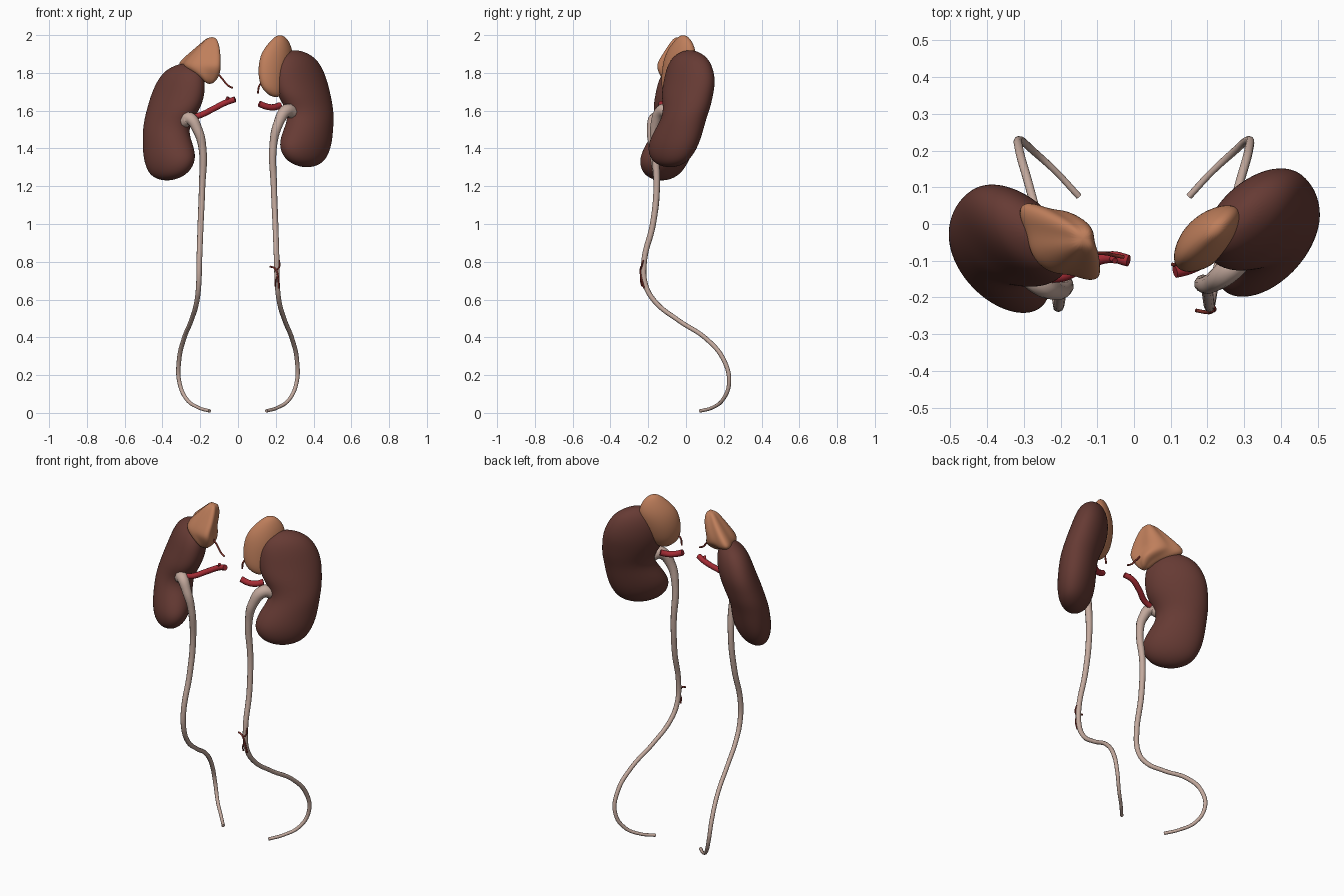
import bpy, bmesh, math

cube = bpy.data.objects.get("Cube")
if cube:
    bpy.data.objects.remove(cube, do_unlink=True)


def material(name, rgb):
    m = bpy.data.materials.new(name)
    m.use_nodes = True
    col = (*rgb, 1.0)
    m.diffuse_color = col
    bsdf = next(n for n in m.node_tree.nodes if n.type == 'BSDF_PRINCIPLED')
    bsdf.inputs["Base Color"].default_value = col
    bsdf.inputs["Roughness"].default_value = 0.6
    return m


BROWN = material("kidney brown", (0.133, 0.043, 0.034))
TAN = material("adrenal tan", (0.52, 0.21, 0.105))
BEIGE = material("ureter beige", (0.55, 0.40, 0.34))
RED = material("artery red", (0.38, 0.025, 0.035))
DARK_RED = material("small vessel dark red", (0.22, 0.03, 0.022))


def add_object(name, mesh, mat):
    mesh.materials.clear()
    mesh.materials.append(mat)
    for p in mesh.polygons:
        p.use_smooth = True
    ob = bpy.data.objects.new(name, mesh)
    bpy.context.collection.objects.link(ob)
    return ob


def loft(name, slices, side, mat, ridges=0.0, sides=20):
    """Stack oval slices (z, x, y, half width, half thickness)."""
    bm = bmesh.new()
    rings = []
    for z, x, y, a, b in slices:
        ring = []
        for i in range(sides):
            t = 2 * math.pi * i / sides
            k = 1.02 + ridges * math.cos(4 * t)
            u, v = a * k * math.cos(t), b * k * math.sin(t)
            ring.append(bm.verts.new((side * (x + 0.73 * u - 0.68 * v),
                                      y + 0.68 * u + 0.73 * v, z)))
        rings.append(ring)
    for lo, hi in zip(rings, rings[1:]):
        for i in range(sides):
            j = (i + 1) % sides
            bm.faces.new((lo[i], lo[j], hi[j], hi[i]))
    bm.faces.new(rings[0])
    bm.faces.new(rings[-1])
    bmesh.ops.recalc_face_normals(bm, faces=bm.faces)
    mesh = bpy.data.meshes.new(name)
    bm.to_mesh(mesh)
    bm.free()
    ob = add_object(name, mesh, mat)
    sub = ob.modifiers.new("smooth", 'SUBSURF')
    sub.levels = sub.render_levels = 2
    return ob


def tube(name, points, mat, radius=None, sides=3):
    """Round tube through points (x, y, z[, radius])."""
    cu = bpy.data.curves.new(name, 'CURVE')
    cu.dimensions = '3D'
    cu.bevel_depth = 1.0
    cu.bevel_resolution = sides
    cu.resolution_u = 8
    cu.use_fill_caps = True
    sp = cu.splines.new('BEZIER')
    sp.bezier_points.add(len(points) - 1)
    for bp, p in zip(sp.bezier_points, points):
        bp.co = p[:3]
        bp.handle_left_type = bp.handle_right_type = 'AUTO'
        bp.radius = radius or p[3]
    tmp = bpy.data.objects.new(name + "_path", cu)
    bpy.context.collection.objects.link(tmp)
    bpy.context.view_layer.update()
    dg = bpy.context.evaluated_depsgraph_get()
    mesh = bpy.data.meshes.new_from_object(tmp.evaluated_get(dg))
    bpy.data.objects.remove(tmp, do_unlink=True)
    return add_object(name, mesh, mat)


# Kidneys: bean shape with the hilum notch on the medial side
kidney = [
    (1.92, .30, .02, .03, .018), (1.90, .307, .02, .085, .05),
    (1.87, .313, .02, .125, .073), (1.82, .32, .02, .155, .09),
    (1.75, .333, .018, .17, .10), (1.68, .35, .006, .166, .104),
    (1.62, .375, .005, .146, .102), (1.56, .387, -.01, .135, .10),
    (1.49, .37, -.04, .155, .102), (1.42, .356, -.068, .166, .10),
    (1.36, .356, -.08, .142, .084), (1.32, .362, -.085, .10, .057),
    (1.30, .365, -.085, .03, .02),
]
loft("left_kidney", kidney, 1, BROWN)
loft("right_kidney",
     [(z - .07, x + .012 - .035 * (z - 1.3) / .62, y - .044, a, b)
      for z, x, y, a, b in kidney], -1, BROWN)

# Adrenal glands capping the kidneys
loft("left_adrenal", [
    (2.0, .222, -.015, .018, .012), (1.975, .222, -.015, .055, .032),
    (1.91, .208, -.025, .105, .055), (1.84, .195, -.04, .105, .062),
    (1.77, .188, -.055, .095, .057), (1.71, .19, -.068, .075, .047),
    (1.67, .20, -.08, .02, .02)], 1, TAN, ridges=.02)
loft("right_adrenal", [
    (1.99, .138, -.04, .022, .02), (1.96, .148, -.04, .052, .04),
    (1.90, .178, -.042, .10, .062), (1.85, .208, -.045, .135, .075),
    (1.82, .195, -.055, .12, .075), (1.78, .15, -.085, .055, .055),
    (1.74, .15, -.095, .018, .02)], -1, TAN, ridges=.14)

# Ureters: wide at the renal pelvis, narrowing downwards
upper_left = [(.292, -.09, 1.59, .036), (.258, -.125, 1.60, .035),
              (.213, -.16, 1.53, .027), (.187, -.165, 1.42, .021)]
upper_right = [(.285, -.135, 1.545, .036), (.258, -.16, 1.56, .033),
               (.215, -.18, 1.50, .027), (.188, -.175, 1.40, .021)]
lower = [(.19, -.155, 1.2, .017), (.198, -.175, 1.0, .016),
         (.205, -.222, .8, .015), (.208, -.215, .68, .014),
         (.218, -.165, .59, .013), (.247, -.04, .49, .012),
         (.287, .11, .39, .012), (.312, .20, .28, .012),
         (.31, .228, .16, .011), (.27, .195, .07, .01),
         (.21, .14, .028, .009), (.15, .075, .01, .009)]
tube("left_ureter", upper_left + lower, BEIGE)
tube("right_ureter", [(-x, y, z, r) for x, y, z, r in upper_right + lower], BEIGE)

# Renal arteries with a short side branch
tube("left_artery", [(.112, -.13, 1.637), (.15, -.12, 1.622),
                     (.19, -.10, 1.618), (.222, -.075, 1.628)], RED, .017)
tube("right_artery", [(-.015, -.10, 1.66), (-.06, -.09, 1.645),
                      (-.13, -.11, 1.61), (-.19, -.14, 1.58),
                      (-.235, -.145, 1.565)], RED, .016)
tube("right_artery_branch", [(-.065, -.09, 1.645), (-.052, -.10, 1.672)], RED, .008)

# Fine adrenal vessels
tube("left_adrenal_vessel", [(.135, -.09, 1.76), (.112, -.11, 1.73),
                             (.105, -.11, 1.69)], DARK_RED, .005)
tube("right_adrenal_vessel", [(-.11, -.08, 1.80), (-.08, -.08, 1.765),
                              (-.055, -.085, 1.735), (-.028, -.09, 1.72)], DARK_RED, .005)

# Fine vessels on the left ureter
tube("ureter_vessel", [(.168, -.235, .775), (.195, -.24, .765),
                       (.212, -.238, .72), (.216, -.222, .66)], DARK_RED, .005)
tube("ureter_vessel_branch", [(.20, -.24, .755), (.218, -.236, .77),
                              (.218, -.225, .81)], DARK_RED, .004)
tube("ureter_vessel_twig", [(.212, -.238, .73), (.20, -.24, .70),
                            (.198, -.232, .67)], DARK_RED, .004)
